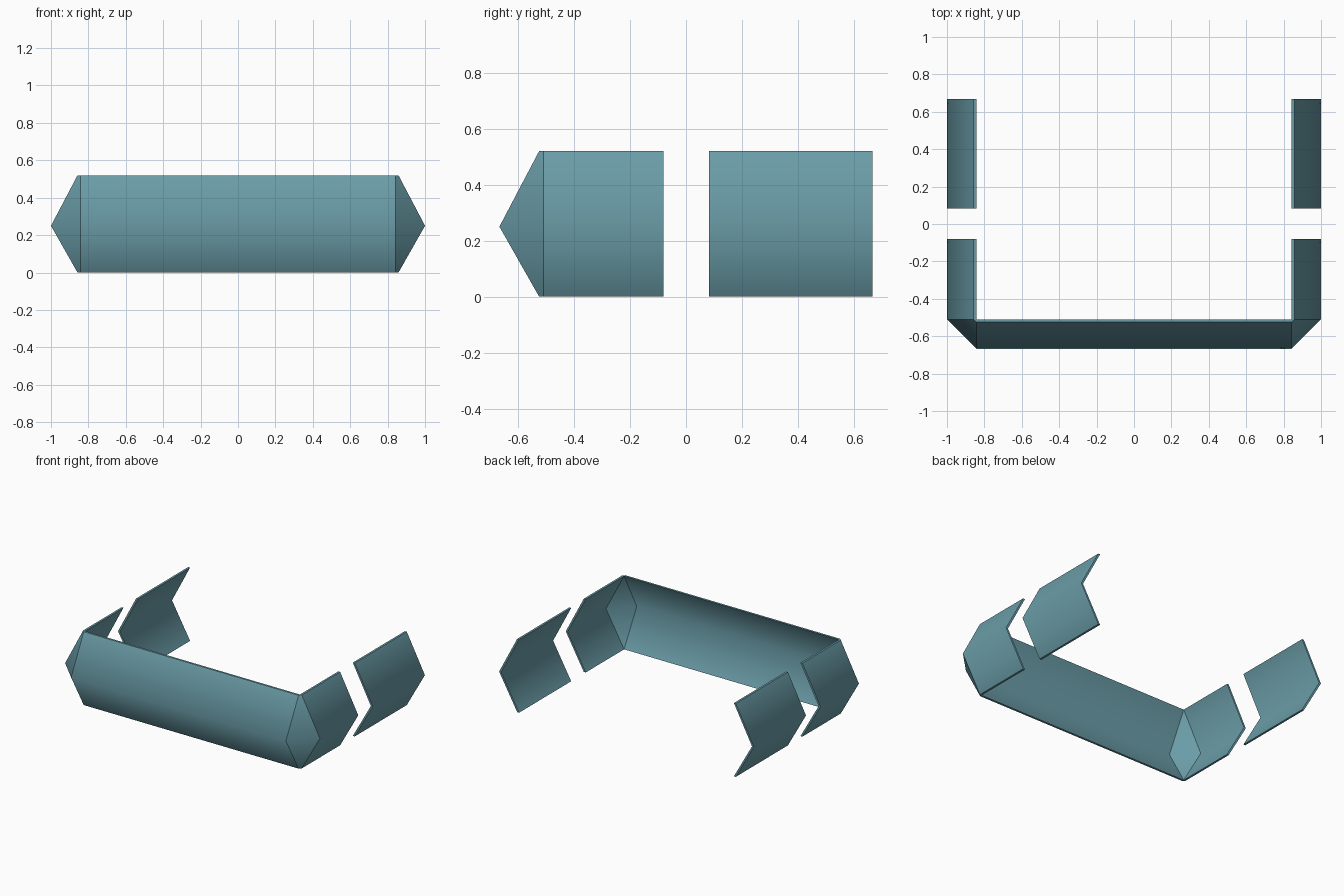
import bpy
import bmesh
import math

if "Cube" in bpy.data.objects:
    bpy.data.objects.remove(bpy.data.objects["Cube"], do_unlink=True)

teal = bpy.data.materials.new("muted_teal")
teal.use_nodes = True
colour = (0.144, 0.332, 0.387, 1)
teal.diffuse_color = colour
teal.node_tree.nodes["Principled BSDF"].inputs["Base Color"].default_value = colour

# Pivot line of the corners, and the folded plate section as (reach outward, height)
PX, PY = 0.843, -0.51
THICK, REACH = 0.015, 0.157
TOP, FOLD = 0.52, 0.25
SECTION = [(THICK, TOP), (REACH, FOLD), (THICK, 0),
           (0, 0), (REACH - THICK, FOLD), (0, TOP)]


def plate(name, start, end, cap_start=False, cap_end=False):
    """Loft the section between two stations: (pivot x, pivot y, outward x, outward y)."""
    bm = bmesh.new()
    rings = [[bm.verts.new((x + ox * r, y + oy * r, z)) for r, z in SECTION]
             for x, y, ox, oy in (start, end)]
    n = len(SECTION)
    for i in range(n):
        j = (i + 1) % n
        bm.faces.new((rings[0][i], rings[0][j], rings[1][j], rings[1][i]))
    caps = [bm.faces.new(ring) for ring in rings]
    bmesh.ops.recalc_face_normals(bm, faces=bm.faces)
    # Leave seams between neighbouring plates open
    hidden = [f for f, keep in zip(caps, (cap_start, cap_end)) if not keep]
    bmesh.ops.delete(bm, geom=hidden, context="FACES_ONLY")
    bmesh.ops.remove_doubles(bm, verts=bm.verts, dist=0.0001)
    # Soft fold, crisp rims
    for f in bm.faces:
        f.smooth = True
    bm.normal_update()
    for e in bm.edges:
        e.smooth = len(e.link_faces) == 2 and e.calc_face_angle(math.pi) < math.radians(60)
    mesh = bpy.data.meshes.new(name)
    bm.to_mesh(mesh)
    bm.free()
    mesh.materials.append(teal)
    obj = bpy.data.objects.new(name, mesh)
    bpy.context.collection.objects.link(obj)


# Front bar
plate("front_bar", (-PX, PY, 0, -1), (PX, PY, 0, -1))

# Corners and side plates on both sides
for side, s in (("left", 1), ("right", -1)):
    x = s * PX
    plate(side + "_corner", (x, PY, 0, -1), (x, PY, s, 0))
    plate(side + "_front_side_plate", (x, PY, s, 0), (x, -0.08, s, 0), cap_end=True)
    plate(side + "_rear_side_plate", (x, 0.083, s, 0), (x, 0.667, s, 0), True, True)
